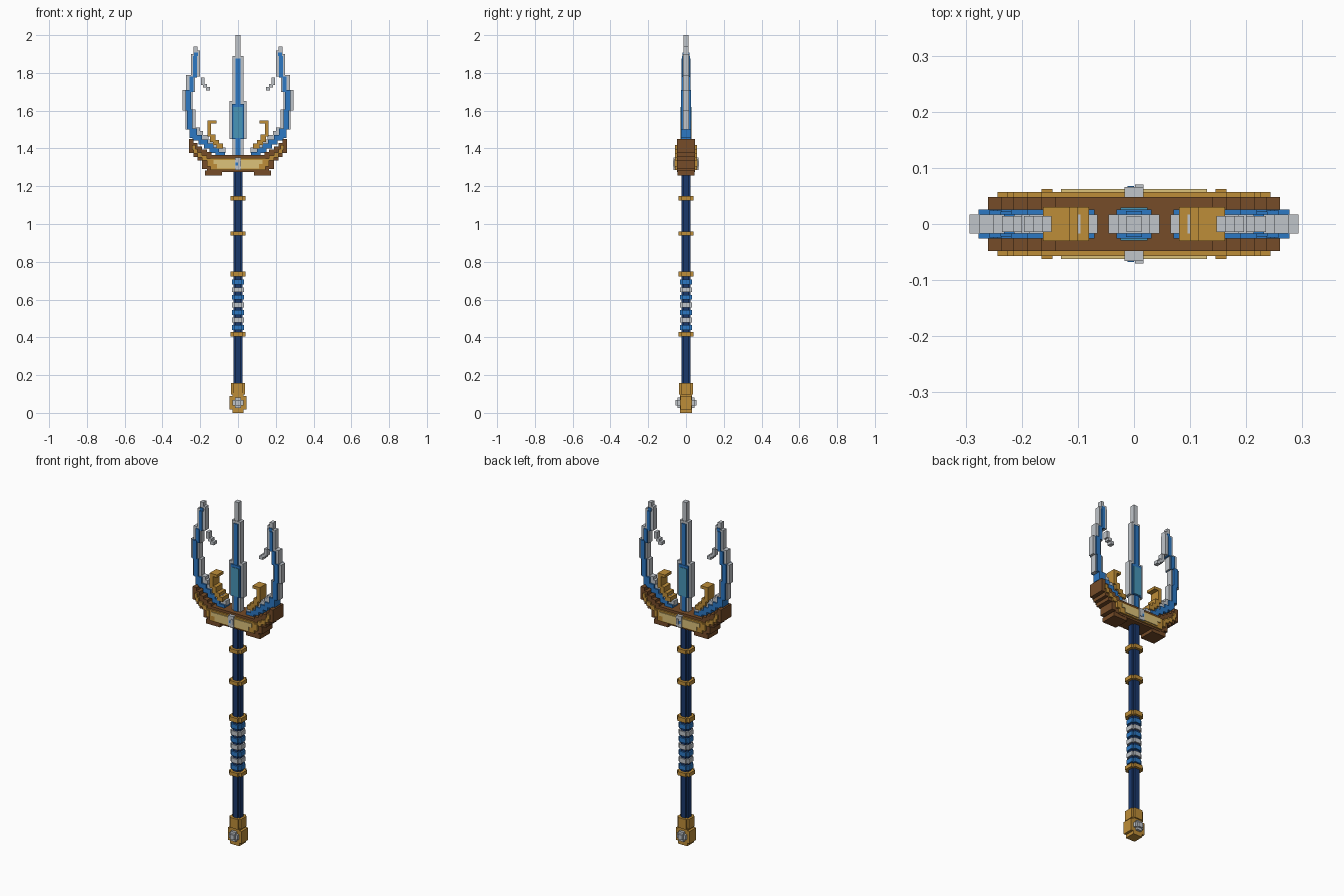
import bpy, bmesh


def material(name, r, g, b):
    lin = lambda c: ((c / 255 + 0.055) / 1.055) ** 2.4
    m = bpy.data.materials.new(name)
    m.diffuse_color = (lin(r), lin(g), lin(b), 1)
    return m


NAVY = material("navy", 26, 56, 108)
BLUE = material("blue", 44, 120, 196)
AQUA = material("aqua", 72, 150, 184)
SILVER = material("silver", 192, 197, 202)
GOLD = material("gold", 190, 141, 56)
BROWN = material("brown", 118, 76, 40)
CREAM = material("cream", 220, 194, 122)


def blocks(name, mat, boxes, mirror=False):
    """One object from boxes (x0, x1, half depth, z0, z1), optionally mirrored in x."""
    bm = bmesh.new()
    for x0, x1, d, z0, z1 in boxes:
        for a, b in ([(x0, x1), (-x1, -x0)] if mirror else [(x0, x1)]):
            vs = bmesh.ops.create_cube(bm, size=1)["verts"]
            for v in vs:
                v.co = ((a + b) / 2 + v.co.x * (b - a), v.co.y * 2 * d,
                        (z0 + z1) / 2 + v.co.z * (z1 - z0))
    me = bpy.data.meshes.new(name)
    bm.to_mesh(me)
    bm.free()
    me.materials.append(mat)
    ob = bpy.data.objects.new(name, me)
    bpy.context.collection.objects.link(ob)
    return ob


def cross(r, z0, z1, k=0.6):
    """Notched round section: two crossed boxes."""
    return [(-r, r, r * k, z0, z1), (-r * k, r * k, r, z0, z1)]


# Shaft and its gold collars
blocks("shaft", NAVY, cross(0.025, 0.15, 1.29))
for i, (z0, z1) in enumerate([(0.405, 0.427), (0.722, 0.748), (0.938, 0.96), (1.124, 1.147)]):
    blocks(f"collar_{i}", GOLD, cross(0.04, z0, z1, 0.65))

# Wrapped grip, alternating rings
for i in range(7):
    z = 0.452 + 0.04 * i
    blocks(f"grip_ring_{i}", SILVER if i % 2 else BLUE, cross(0.033, z - 0.013, z + 0.013, 0.65))

# Pommel with round stud on both faces
blocks("pommel_neck", GOLD, cross(0.038, 0.098, 0.157, 0.7))
blocks("pommel", GOLD, [(-0.045, 0.045, 0.03, 0.018, 0.09), (-0.03, 0.03, 0.031, 0.0, 0.105)])
blocks("pommel_stud", SILVER, [(-0.028, 0.028, 0.045, 0.04, 0.068), (-0.016, 0.016, 0.045, 0.026, 0.082),
                               (-0.014, 0.014, 0.056, 0.04, 0.068)])

# Boat shaped guard: stepped columns rising to the ends
steps = [(0.235, 0.26, 1.375, 1.45), (0.215, 0.235, 1.355, 1.43), (0.19, 0.215, 1.335, 1.41),
         (0.165, 0.19, 1.29, 1.395), (0.14, 0.165, 1.28, 1.38)]
blocks("guard", BROWN, [(a, b, 0.048, z0, z1) for a, b, z0, z1 in steps]
       + [(0.0, 0.14, 0.048, 1.275, 1.365), (0.085, 0.175, 0.046, 1.256, 1.282)], True)
blocks("guard_band", GOLD, [(min(a, 0.225), min(b, 0.243), 0.057, z1 - 0.058, z1 - 0.032)
                            for a, b, z0, z1 in steps]
       + [(0.0, 0.145, 0.057, 1.285, 1.35), (0.145, 0.165, 0.062, 1.305, 1.345)], True)
blocks("guard_inlay", CREAM, [(0.0, 0.11, 0.062, 1.293, 1.325), (0.0, 0.13, 0.062, 1.318, 1.34)], True)
blocks("guard_gem", SILVER, [(-0.017, 0.017, 0.066, 1.287, 1.353), (0.002, 0.017, 0.07, 1.305, 1.335)])
blocks("gem_spot", BLUE, [(-0.012, 0.0, 0.068, 1.31, 1.325)])

# Central prong: silver blade, blue rib, aqua core
blocks("middle_prong", SILVER, [(-0.013, 0.013, 0.014, 1.88, 2.0), (-0.028, 0.028, 0.017, 1.36, 1.89),
                                (-0.045, 0.045, 0.017, 1.45, 1.65)])
blocks("middle_rib", BLUE, [(-0.014, 0.014, 0.023, 1.36, 1.876), (-0.031, 0.031, 0.026, 1.45, 1.635)])
blocks("middle_core", AQUA, [(-0.024, 0.024, 0.029, 1.455, 1.62)])

# Curved side prongs: stair of blocks from the guard, then the upright blade
stair = [(0.07 + 0.03 * i, 0.12 + 0.03 * i, 1.355 + 0.022 * i, 1.382 + 0.022 * i) for i in range(5)]
blocks("side_prongs", SILVER, [
    (0.215, 0.235, 0.014, 1.91, 1.94), (0.2, 0.235, 0.014, 1.89, 1.918), (0.2, 0.25, 0.017, 1.78, 1.9),
    (0.228, 0.275, 0.017, 1.7, 1.79), (0.24, 0.293, 0.017, 1.6, 1.71),
    (0.226, 0.278, 0.017, 1.5, 1.605), (0.2, 0.25, 0.017, 1.465, 1.51)]
    + [(a - 0.005, b - 0.02, 0.017, z0 + 0.02, z1 + 0.022) for a, b, z0, z1 in stair], True)
blocks("side_ribs", BLUE, [
    (0.213, 0.232, 0.018, 1.89, 1.908), (0.218, 0.238, 0.022, 1.775, 1.89),
    (0.235, 0.258, 0.024, 1.7, 1.78), (0.25, 0.277, 0.026, 1.6, 1.71),
    (0.242, 0.27, 0.026, 1.5, 1.605), (0.218, 0.256, 0.026, 1.455, 1.505)]
    + [(a, b, 0.026, z0, z1) for a, b, z0, z1 in stair], True)

# Small inner barbs
blocks("barbs", SILVER, [(0.178, 0.196, 0.014, 1.735, 1.775), (0.163, 0.186, 0.014, 1.722, 1.74),
                         (0.147, 0.17, 0.014, 1.707, 1.726)], True)

# Gold hooks inside the side prongs
blocks("hooks", GOLD, [(0.115, 0.162, 0.03, 1.532, 1.548), (0.142, 0.162, 0.03, 1.462, 1.535),
                       (0.12, 0.148, 0.03, 1.435, 1.475), (0.1, 0.132, 0.03, 1.418, 1.445),
                       (0.08, 0.115, 0.03, 1.4, 1.425)], True)
